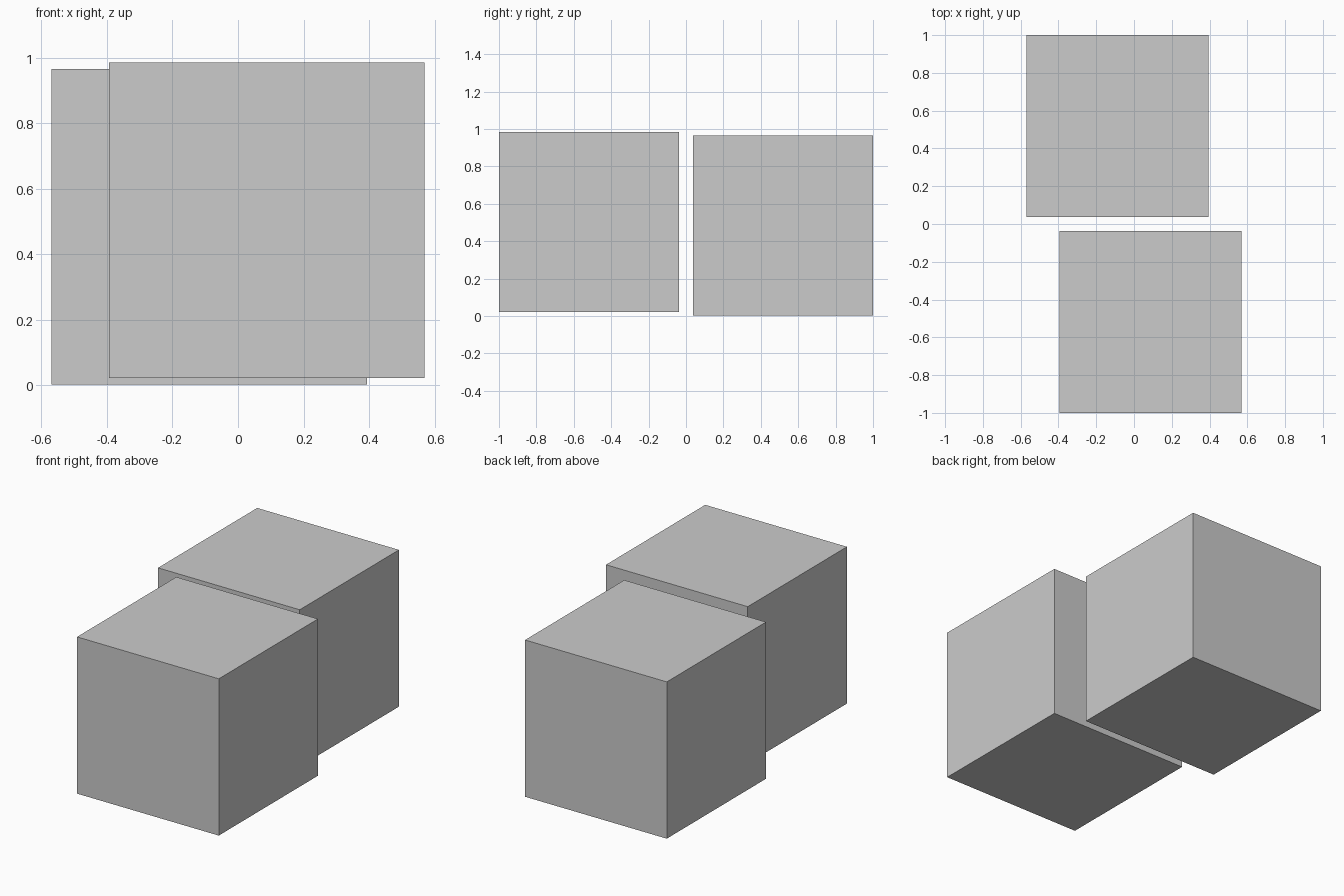
import bpy

if "Cube" in bpy.data.objects:
    bpy.data.objects.remove(bpy.data.objects["Cube"])

SIZE = 0.963  # edge length shared by both cubes


def add_cube(name, x, y, z):
    bpy.ops.mesh.primitive_cube_add(size=SIZE, location=(x, y, z))
    bpy.context.object.name = name


# Two equal cubes, offset sideways with a narrow gap between them
add_cube("front_cube", 0.088, -0.5185, 0.503)
add_cube("back_cube", -0.088, 0.5185, 0.484)
